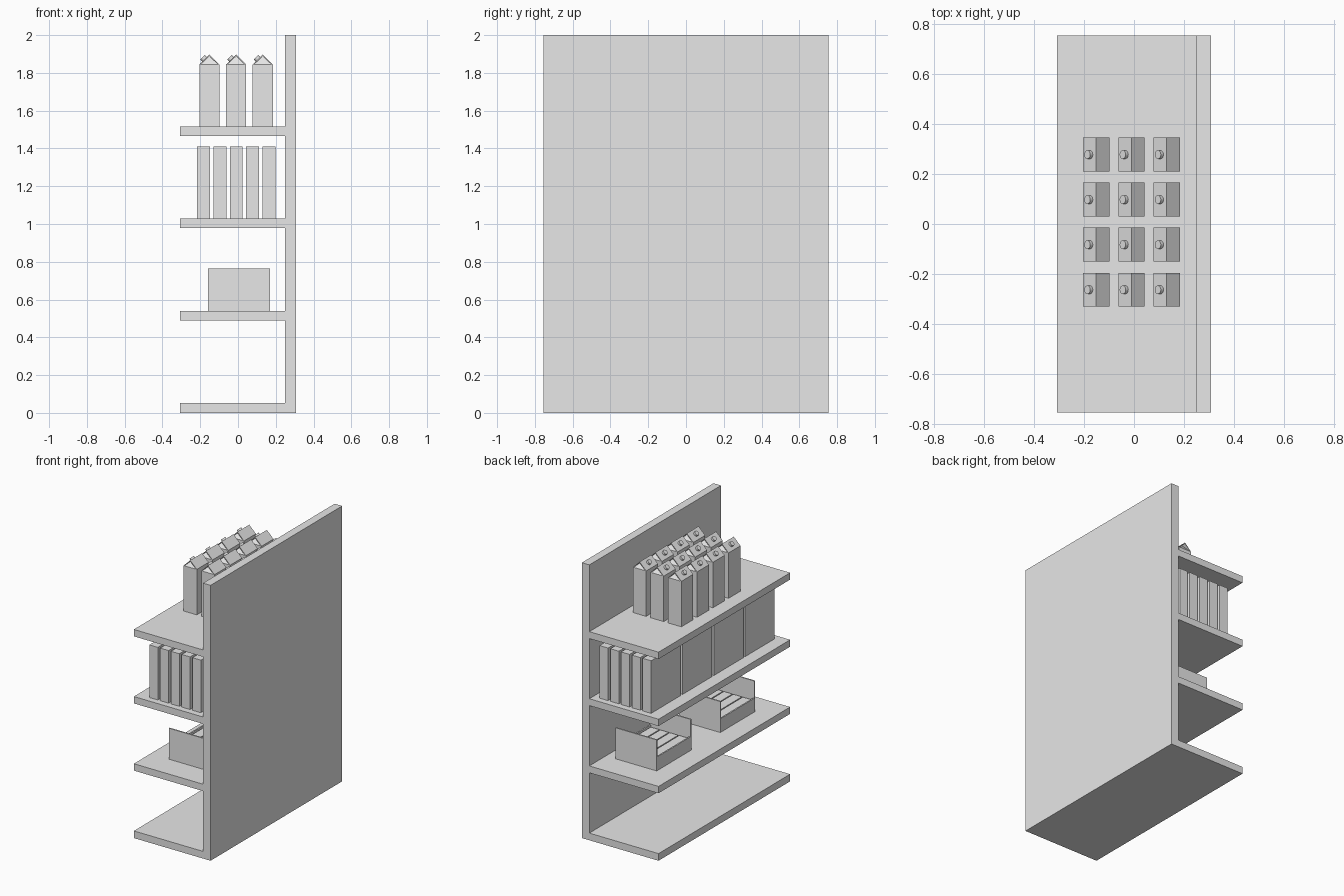
import bpy
from mathutils import Vector

if "Cube" in bpy.data.objects:
    bpy.data.objects.remove(bpy.data.objects["Cube"])

grey = bpy.data.materials.new("light_grey")
grey.diffuse_color = (0.8, 0.8, 0.8, 1)
grey.use_nodes = True
grey.node_tree.nodes["Principled BSDF"].inputs["Base Color"].default_value = grey.diffuse_color


def mesh_object(name, verts, faces):
    me = bpy.data.meshes.new(name)
    me.from_pydata(verts, [], faces)
    me.materials.append(grey)
    ob = bpy.data.objects.new(name, me)
    bpy.context.collection.objects.link(ob)
    return ob


def extrude_y(name, profile, y0, y1):
    """Solid from an anticlockwise (x, z) profile seen from the front."""
    n = len(profile)
    verts = [(x, y0, z) for x, z in profile] + [(x, y1, z) for x, z in profile]
    faces = [tuple(range(n)), tuple(reversed(range(n, 2 * n)))]
    faces += [((i + 1) % n, i, n + i, n + (i + 1) % n) for i in range(n)]
    return mesh_object(name, verts, faces)


def box(name, x0, x1, y0, y1, z0, z1):
    return extrude_y(name, [(x0, z0), (x1, z0), (x1, z1), (x0, z1)], y0, y1)


# shelf unit: one comb-shaped profile, back panel plus four boards
D = 0.755
shelf_z = [(0, 0.052), (0.49, 0.54), (0.978, 1.028), (1.465, 1.515)]
comb = [(0.308, 0), (0.308, 2), (0.248, 2)]
for lo, hi in reversed(shelf_z):
    comb += [(0.248, hi), (-0.308, hi), (-0.308, lo)]
    if lo > 0:
        comb.append((0.248, lo))
extrude_y("shelf_unit", comb, -D, D)


# drink cartons: body with folded-in gable ends, thin roof and round cap
def carton(cx, cy):
    w, d, z0, z1, zr, fold = 0.053, 0.068, 1.515, 1.845, 1.897, 0.035
    base = [(cx - w, cy - d), (cx + w, cy - d), (cx + w, cy + d), (cx - w, cy + d)]
    verts = [(x, y, z) for z in (z0, z1) for x, y in base]
    verts += [(cx, cy - d + fold, zr - 0.008), (cx, cy + d - fold, zr - 0.008)]
    faces = [(3, 2, 1, 0), (0, 1, 5, 4), (1, 2, 6, 5), (2, 3, 7, 6), (3, 0, 4, 7),
             (4, 5, 8), (6, 7, 9), (5, 6, 9, 8), (7, 4, 8, 9)]
    mesh_object("carton_body", verts, faces)
    t = 0.007
    extrude_y("carton_roof", [(cx - w, z1), (cx - w + t, z1), (cx, zr - t),
                              (cx + w - t, z1), (cx + w, z1), (cx, zr)], cy - d, cy + d)
    normal = Vector((z1 - zr, 0, w)).normalized()
    spot = Vector((cx - 0.025, cy, zr - 0.025 * (zr - z1) / w)) + normal * 0.006
    bpy.ops.mesh.primitive_cylinder_add(
        vertices=16, radius=0.017, depth=0.018, location=spot,
        rotation=normal.to_track_quat('Z', 'Y').to_euler())
    cap = bpy.context.object
    cap.name = "carton_cap"
    cap.data.materials.append(grey)
    bpy.ops.object.shade_smooth_by_angle()


for cx in (-0.152, -0.01, 0.131):
    for row in range(4):
        carton(cx, 0.278 - 0.1805 * row)

# upright boxes: five deep, four along the shelf
for i in range(5):
    x = -0.182 + 0.0865 * i
    for cy in (-0.54, -0.18, 0.18, 0.54):
        box("upright_box", x - 0.034, x + 0.034, cy - 0.169, cy + 0.169, 1.028, 1.41)

# display trays: tall ends, low sides, bars inside
x0, x1, zb, t = -0.16, 0.17, 0.54, 0.01
for cy in (-0.365, 0.365):
    y0, y1 = cy - 0.2, cy + 0.2
    box("tray_floor", x0, x1, y0, y1, zb, zb + t)
    for a in (y0, y1 - t):
        box("tray_end", x0, x1, a, a + t, zb, 0.765)
    for a in (x0, x1 - t):
        box("tray_side", a, a + t, y0 + t, y1 - t, zb, zb + 0.1)
    for i in range(4):
        a = x0 + 0.017 + 0.076 * i
        box("snack_bar", a, a + 0.068, y0 + 0.02, y1 - 0.02, zb + t, zb + 0.09)
